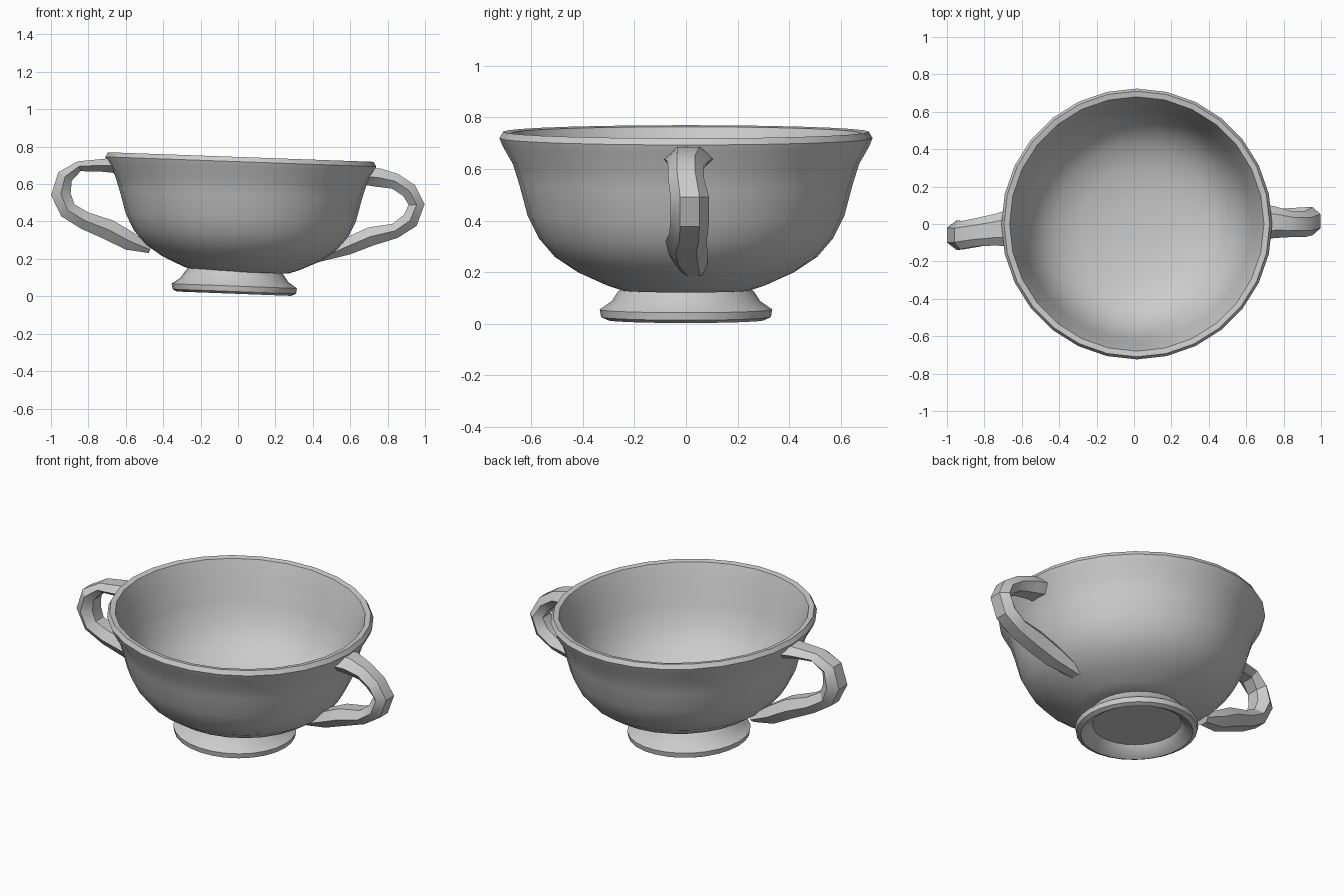
import bpy, bmesh, math
from mathutils import Vector

SIDES = 28   # facets around the bowl

cube = bpy.data.objects.get("Cube")
if cube:
    bpy.data.objects.remove(cube, do_unlink=True)

clay = bpy.data.materials.new("grey clay")
clay.use_nodes = True
GREY = (0.6, 0.6, 0.6, 1)
clay.diffuse_color = GREY
clay.node_tree.nodes["Principled BSDF"].inputs["Base Color"].default_value = GREY


def finish(name, bm, angle):
    """Turn a bmesh into a shaded, coloured object."""
    bmesh.ops.recalc_face_normals(bm, faces=bm.faces)
    mesh = bpy.data.meshes.new(name)
    bm.to_mesh(mesh)
    bm.free()
    mesh.materials.append(clay)
    obj = bpy.data.objects.new(name, mesh)
    bpy.context.collection.objects.link(obj)
    bpy.ops.object.select_all(action='DESELECT')
    obj.select_set(True)
    bpy.context.view_layer.objects.active = obj
    bpy.ops.object.shade_smooth_by_angle(angle=math.radians(angle))


def bridge(bm, a, b):
    for i in range(len(a)):
        j = (i + 1) % len(a)
        bm.faces.new((a[i], a[j], b[j], b[i]))


def skin(name, bm, rings, angle):
    """Join successive rings and cap both ends."""
    for a, b in zip(rings, rings[1:]):
        bridge(bm, a, b)
    bm.faces.new(rings[0])
    bm.faces.new(rings[-1])
    finish(name, bm, angle)


def lathe(name, profile, centre_x, lean, angle):
    """Spin (radius, height) points, leaning the part sideways."""
    bm = bmesh.new()
    rings = []
    for r, z in profile:
        ring = []
        for i in range(SIDES):
            t = 2 * math.pi * i / SIDES
            x, y = centre_x + r * math.cos(t), r * math.sin(t)
            ring.append(bm.verts.new((x, y, z + lean * x)))
        rings.append(ring)
    skin(name, bm, rings, angle)


def handle(name, path):
    """Sweep a six-sided section along (x, y, z, width, thickness)."""
    bm = bmesh.new()
    points = [Vector(p[:3]) for p in path]
    rings = []
    for i, (x, y, z, width, thick) in enumerate(path):
        along = points[min(i + 1, len(points) - 1)] - points[max(i - 1, 0)]
        across = Vector((0, 1, 0))
        normal = along.cross(across).normalized()
        ring = []
        for k in range(6):
            t = math.pi * k / 3
            offset = across * math.cos(t) * width / 2 + normal * math.sin(t) * thick / 1.73
            ring.append(bm.verts.new(points[i] + offset))
        rings.append(ring)
    skin(name, bm, rings, 30)


# Bowl: outside from base to lip, then down the inside
lathe("bowl", [
    (0.25, 0.13), (0.31, 0.15), (0.42, 0.20), (0.51, 0.26), (0.57, 0.33),
    (0.615, 0.42), (0.647, 0.54), (0.672, 0.62), (0.712, 0.69), (0.724, 0.72),
    (0.71, 0.745), (0.68, 0.74), (0.645, 0.64), (0.615, 0.52), (0.575, 0.41),
    (0.515, 0.32), (0.43, 0.252), (0.30, 0.203), (0.12, 0.183)], 0.015, -0.036, 40)

# Flared foot with a hollow underside
lathe("foot", [
    (0.24, 0.15), (0.268, 0.118), (0.288, 0.087), (0.335, 0.054), (0.33, 0.025),
    (0.305, 0.013), (0.265, 0.035), (0.24, 0.07)], -0.02, -0.038, 30)

# Handles: each loops out from under the lip and down to the lower wall
handle("right_handle", [
    (-0.665, -0.02, 0.70, 0.20, 0.08), (-0.74, -0.03, 0.70, 0.17, 0.065),
    (-0.85, -0.045, 0.695, 0.15, 0.055), (-0.925, -0.06, 0.64, 0.15, 0.085),
    (-0.947, -0.06, 0.545, 0.16, 0.105), (-0.91, -0.06, 0.46, 0.15, 0.095),
    (-0.82, -0.045, 0.405, 0.15, 0.095), (-0.69, -0.02, 0.355, 0.15, 0.11),
    (-0.58, 0.0, 0.295, 0.13, 0.10), (-0.47, 0.02, 0.25, 0.09, 0.04)])
handle("left_handle", [
    (0.68, 0.01, 0.64, 0.20, 0.09), (0.75, 0.01, 0.635, 0.17, 0.10),
    (0.84, 0.0, 0.615, 0.14, 0.085), (0.915, 0.0, 0.565, 0.14, 0.085),
    (0.955, 0.015, 0.49, 0.15, 0.085), (0.92, 0.015, 0.405, 0.15, 0.09),
    (0.84, 0.01, 0.35, 0.15, 0.08), (0.71, 0.0, 0.32, 0.16, 0.10),
    (0.58, 0.01, 0.265, 0.15, 0.09), (0.43, 0.03, 0.198, 0.10, 0.03)])
